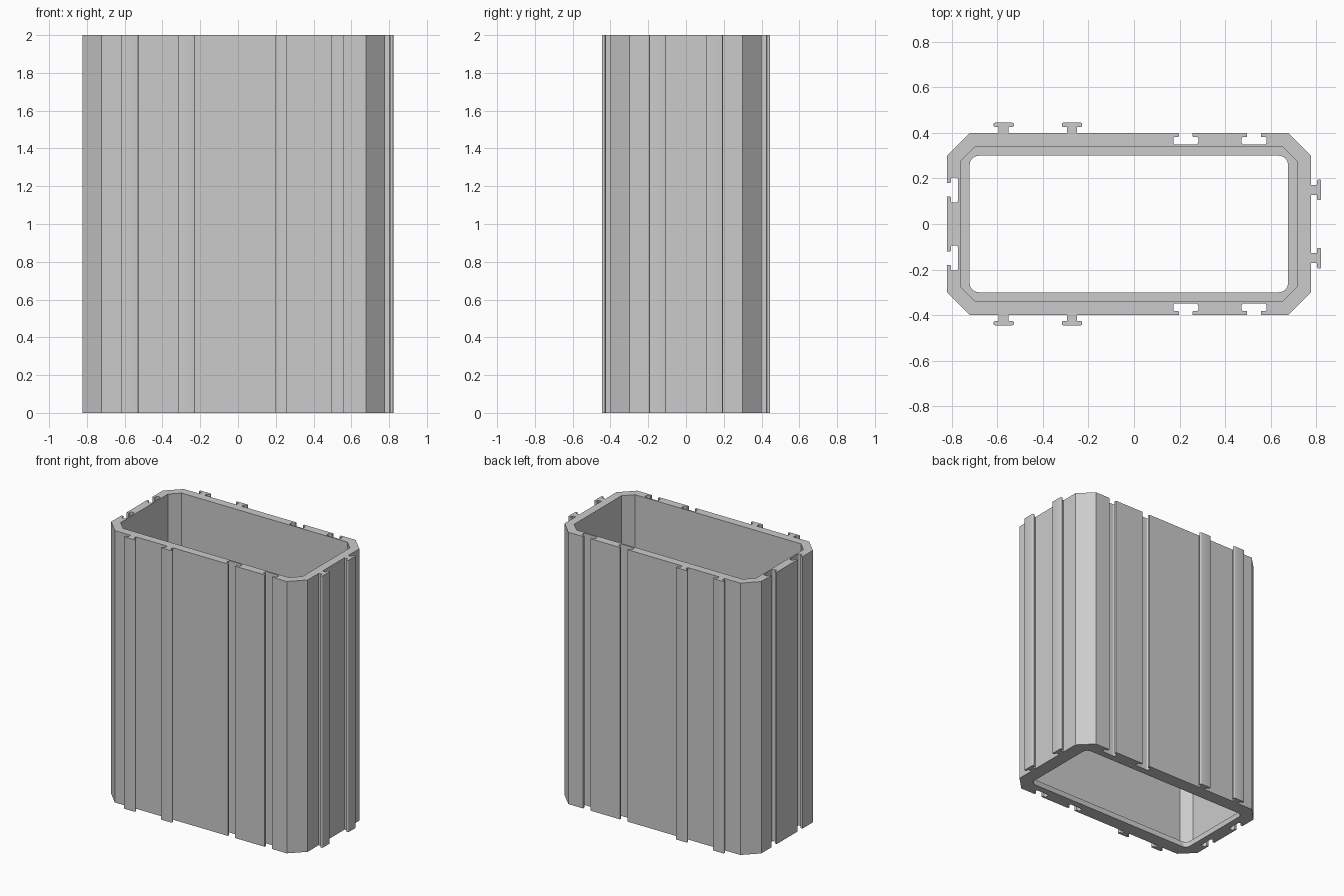
import bpy, bmesh, math
from mathutils import Vector, Matrix

if "Cube" in bpy.data.objects:
    bpy.data.objects.remove(bpy.data.objects["Cube"], do_unlink=True)

HEIGHT, HALF_X, HALF_Y = 2.0, 0.8, 0.4
CHAMFER, WALL, RAIL = 0.1, 0.06, 0.045
LIP_WIDTH, LIP_HEIGHT = 0.04, 0.04
CENTRE_X = -RAIL / 2

grey = bpy.data.materials.new("plain grey")
grey.use_nodes = True
colour = (0.6, 0.6, 0.6, 1)
grey.diffuse_color = colour
grey.node_tree.nodes["Principled BSDF"].inputs["Base Color"].default_value = colour


def rounded(corners, steps=4):
    """Replace each (x, y, radius) right-angle corner with a small arc."""
    out = []
    for i, (x, y, r) in enumerate(corners):
        p = Vector((x, y))
        if r == 0:
            out.append(p)
            continue
        a = (Vector(corners[i - 1][:2]) - p).normalized() * r
        b = (Vector(corners[(i + 1) % len(corners)][:2]) - p).normalized() * r
        for k in range(steps + 1):
            t = math.pi / 2 * k / steps
            out.append(p + a * (1 - math.sin(t)) + b * (1 - math.cos(t)))
    return out


def mirrored(half):
    """Complete a left-right symmetric profile from its left half."""
    return half + [(-x, y, r) for x, y, r in reversed(half)]


def octagon(hx, hy, c):
    half = [(-hx + c, -hy), (hx - c, -hy), (hx, -hy + c), (hx, hy - c)]
    return [Vector(p) for p in half + [(-x, -y) for x, y in half]]


def on_side(points, side, along, distance):
    """Put (along, outward) points on side 0 front, 1 right, 2 back, 3 left."""
    turn = Matrix.Rotation(side * math.pi / 2, 2)
    return [turn @ Vector((p.x + along, -distance - p.y)) for p in points]


def extrude_profile(name, loops, height):
    """Fill closed outlines, with inner ones as holes, and extrude upwards."""
    curve = bpy.data.curves.new(name + " profile", "CURVE")
    curve.dimensions, curve.fill_mode = "2D", "BOTH"
    curve.extrude = height / 2
    for loop in loops:
        spline = curve.splines.new("POLY")
        spline.points.add(len(loop) - 1)
        for point, p in zip(spline.points, loop):
            point.co = (p.x, p.y, 0, 1)
        spline.use_cyclic_u = True
    helper = bpy.data.objects.new(name + " helper", curve)
    mesh = bpy.data.meshes.new_from_object(helper)
    bpy.data.objects.remove(helper)
    bpy.data.curves.remove(curve)
    bm = bmesh.new()
    bm.from_mesh(mesh)
    bmesh.ops.remove_doubles(bm, verts=bm.verts, dist=0.0002)
    bmesh.ops.recalc_face_normals(bm, faces=bm.faces)
    bmesh.ops.translate(bm, verts=bm.verts, vec=(0, 0, height / 2))
    bm.to_mesh(mesh)
    bm.free()
    mesh.name = name
    mesh.materials.clear()
    mesh.materials.append(grey)
    obj = bpy.data.objects.new(name, mesh)
    obj.location.x = CENTRE_X
    bpy.context.collection.objects.link(obj)
    bpy.ops.object.select_all(action="DESELECT")
    obj.select_set(True)
    bpy.context.view_layer.objects.active = obj
    bpy.ops.object.shade_smooth_by_angle(angle=math.radians(30))
    return obj


# Cross-sections of the T slot and the matching T rail
slot = rounded(mirrored([(-0.03, 0, 0), (-0.03, -0.018, 0.005),
                         (-0.055, -0.018, 0.006), (-0.055, -RAIL - 0.005, 0.01)]))
rail = rounded(mirrored([(-0.022, 0, 0), (-0.022, 0.027, 0.004),
                         (-0.045, 0.027, 0.006), (-0.045, RAIL, 0.006)]))

# Outer outline: chamfered box with slots cut into front, back and left
slots = [(0.25, 0.55), (), (-0.55, -0.25), (-0.15, 0.15)]
outer = []
for side in range(4):
    length, distance = (HALF_X, HALF_Y) if side % 2 == 0 else (HALF_Y, HALF_X)
    end = length - CHAMFER
    outer += on_side([Vector((-end, 0))], side, 0, distance)
    for along in slots[side]:
        outer += on_side(slot, side, along, distance)
    outer += on_side([Vector((end, 0))], side, 0, distance)

# Inner wall follows the outside at an even thickness
inner_x, inner_y = HALF_X - WALL, HALF_Y - WALL
inner = octagon(inner_x, inner_y, CHAMFER - WALL * (2 - math.sqrt(2)))
extrude_profile("shell", [outer, inner], HEIGHT)

# Flat lip around the bottom opening
ox, oy = inner_x - LIP_WIDTH, inner_y - LIP_WIDTH
opening = rounded([(-ox, -oy, 0.04), (ox, -oy, 0.04), (ox, oy, 0.04), (-ox, oy, 0.04)])
extrude_profile("bottom_lip", [inner, opening], LIP_HEIGHT)

# Full-height T rails on front, right and back
rails = [("front", 0, (-0.55, -0.25), HALF_Y), ("left_side", 1, (-0.15, 0.15), HALF_X),
         ("back", 2, (0.25, 0.55), HALF_Y)]
for label, side, places, distance in rails:
    for number, along in enumerate(places, 1):
        extrude_profile(f"{label}_rail_{number}", [on_side(rail, side, along, distance)], HEIGHT)
